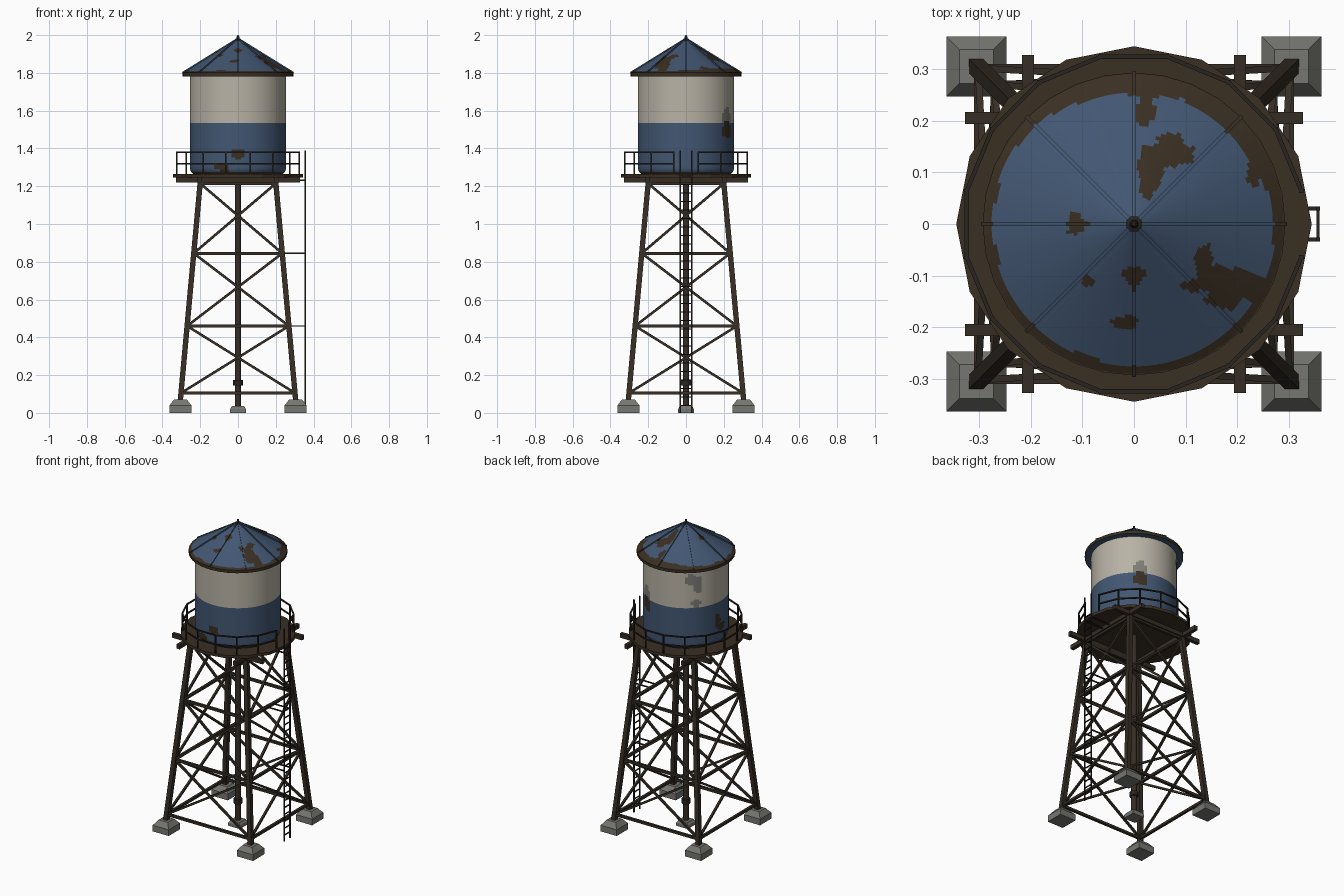
import bpy, bmesh, math
from mathutils import Vector

cube = bpy.data.objects.get("Cube")
if cube:
    bpy.data.objects.remove(cube, do_unlink=True)


def material(name, r, g, b):
    m = bpy.data.materials.new(name)
    m.use_nodes = True
    m.diffuse_color = (r, g, b, 1)
    node = next(n for n in m.node_tree.nodes if n.type == 'BSDF_PRINCIPLED')
    node.inputs["Base Color"].default_value = (r, g, b, 1)
    node.inputs["Roughness"].default_value = 0.8
    return m


BLUE = material("faded blue paint", 0.055, 0.095, 0.17)
CREAM = material("cream paint", 0.48, 0.45, 0.38)
RUST = material("rust brown", 0.042, 0.028, 0.016)
STEEL = material("dark weathered steel", 0.036, 0.027, 0.018)
IRON = material("blackened iron", 0.02, 0.017, 0.014)
CONCRETE = material("concrete", 0.18, 0.18, 0.165)
PRIMER = material("worn grey primer", 0.22, 0.21, 0.19)


def finish(name, bm, mats, smooth=False):
    bmesh.ops.recalc_face_normals(bm, faces=bm.faces)
    mesh = bpy.data.meshes.new(name)
    bm.to_mesh(mesh)
    bm.free()
    ob = bpy.data.objects.new(name, mesh)
    bpy.context.collection.objects.link(ob)
    for m in mats:
        mesh.materials.append(m)
    if smooth:
        bpy.ops.object.select_all(action='DESELECT')
        ob.select_set(True)
        bpy.context.view_layer.objects.active = ob
        bpy.ops.object.shade_smooth_by_angle(angle=math.radians(30))
    return ob


def bar(bm, a, b, w, h=None, hint=(0, 0, 1)):
    """Rectangular bar from a to b."""
    a, b, hint = Vector(a), Vector(b), Vector(hint)
    h = h or w
    d = (b - a).normalized()
    side = d.cross(hint).normalized() * w / 2
    up = side.cross(d).normalized() * h / 2
    ends = [[bm.verts.new(p + s * side + t * up)
             for s, t in ((-1, -1), (1, -1), (1, 1), (-1, 1))] for p in (a, b)]
    for f in ends:
        bm.faces.new(f)
    for i in range(4):
        j = (i + 1) % 4
        bm.faces.new((ends[0][i], ends[0][j], ends[1][j], ends[1][i]))


def bars(name, items, w, mat, h=None, hint=(0, 0, 1)):
    bm = bmesh.new()
    for a, b in items:
        bar(bm, a, b, w, h, hint)
    return finish(name, bm, [mat])


def revolve(name, profile, segs, mats, rule=None, smooth=True, at=(0, 0), turn=0):
    """Spin (radius, height) points about z and close both ends."""
    bm = bmesh.new()
    rings = [[bm.verts.new((at[0] + r * math.cos(turn + math.tau * i / segs),
                            at[1] + r * math.sin(turn + math.tau * i / segs), z))
              for i in range(segs)] for r, z in profile]
    for lo, hi in zip(rings, rings[1:]):
        for i in range(segs):
            j = (i + 1) % segs
            bm.faces.new((lo[i], lo[j], hi[j], hi[i]))
    bm.faces.new(rings[0])
    bm.faces.new(rings[-1])
    if rule:
        for f in bm.faces:
            f.material_index = rule(f.calc_center_median())
    return finish(name, bm, mats, smooth)


def polar(r, deg, z):
    return (r * math.cos(math.radians(deg)), r * math.sin(math.radians(deg)), z)


def inside(u, v, spots):
    """True within any ragged elliptical spot (u, v, half width, half height)."""
    for cu, cv, a, b in spots:
        du, dv = (u - cu) / a, (v - cv) / b
        t = math.atan2(dv, du)
        if math.hypot(du, dv) < 1 + 0.13 * math.sin(3 * t + cu * 40) + 0.08 * math.sin(7 * t):
            return True
    return False


# Concrete footings
def footing(name, x, y, base, top, z1, z2):
    k = math.sqrt(2)
    revolve(name, [(base * k, 0), (base * k, z1), (top * k, z2)], 4, [CONCRETE],
            smooth=False, at=(x, y), turn=math.pi / 4)


CORNERS = [(1, 1), (-1, 1), (-1, -1), (1, -1)]
for n, (sx, sy) in enumerate(CORNERS):
    footing(f"corner_footing_{n + 1}", 0.305 * sx, 0.305 * sy, 0.058, 0.033, 0.04, 0.072)
footing("center_footing", 0, 0, 0.042, 0.032, 0.02, 0.036)


# Tapered tower: legs, ring struts and cross braces
def leg_point(corner, z):
    r = 0.305 - (z - 0.07) * 0.105 / 1.15
    return (corner[0] * r, corner[1] * r, z)


LEVELS = [0.105, 0.46, 0.845, 1.215]
sides = list(zip(CORNERS, CORNERS[1:] + CORNERS[:1]))
bars("tower_legs", [(leg_point(c, 0.065), leg_point(c, 1.225)) for c in CORNERS],
     0.028, STEEL, hint=(1, 0, 0))
bars("ring_struts", [(leg_point(a, z), leg_point(b, z)) for a, b in sides for z in LEVELS],
     0.016, STEEL)
bars("cross_braces", [(leg_point(p, lo), leg_point(q, hi)) for a, b in sides
                      for lo, hi in zip(LEVELS, LEVELS[1:]) for p, q in ((a, b), (b, a))],
     0.013, STEEL)

# Central riser pipe with its valve collar
revolve("riser_pipe", [(0.017, 0.03), (0.017, 1.25)], 16, [STEEL])
revolve("valve_collar", [(0.026, 0.145), (0.026, 0.175)], 12, [IRON])

# Platform beams and sixteen sided deck
bars("platform_beams",
     [((-0.327, s * 0.205, 1.234), (0.327, s * 0.205, 1.234)) for s in (-1, 1)] +
     [((s * 0.205, -0.327, 1.235), (s * 0.205, 0.327, 1.235)) for s in (-1, 1)],
     0.023, STEEL, h=0.028)
revolve("deck", [(0.344, 1.247), (0.344, 1.266)], 16, [RUST], smooth=False)

# Railing, left open where the ladder arrives
posts = [11.25 + 22.5 * i for i in range(16)]
bars("railing_posts", [(polar(0.33, d, 1.26), polar(0.33, d, 1.385)) for d in posts],
     0.008, IRON, hint=(1, 0, 0))
bars("railing_rails", [(polar(0.33, a, z), polar(0.33, b, z))
                       for a, b in zip(posts, posts[1:]) for z in (1.32, 1.381)], 0.008, IRON)

# Ladder with stand-off brackets
bars("ladder_rails", [((0.356, s * 0.03, 0), (0.356, s * 0.03, 1.39)) for s in (-1, 1)],
     0.008, IRON, hint=(1, 0, 0))
bars("ladder_rungs", [((0.356, -0.03, 0.04 + 0.045 * i), (0.356, 0.03, 0.04 + 0.045 * i))
                      for i in range(28)], 0.006, IRON)
bars("ladder_brackets", [((x, s * 0.03, z), (0.356, s * 0.03, z)) for s in (-1, 1)
                         for x, z in ((0.268, 0.46), (0.233, 0.845), (0.2, 1.232))], 0.007, IRON)

# Tank wall: blue below, cream above, with rust and bare primer (degrees, height)
WALL_RUST = [(-90, 1.37, 8, 0.026), (-110, 1.3, 9, 0.022), (59, 1.5, 10, 0.05),
             (173, 1.41, 5, 0.045), (180, 1.37, 9, 0.025)]
WALL_PRIMER = [(59, 1.57, 9, 0.045), (132, 1.72, 9, 0.035), (141, 1.68, 6, 0.05),
               (139, 1.56, 6, 0.03)]


def wall_rule(c):
    deg = math.degrees(math.atan2(c.y, c.x))
    if deg < -150:
        deg += 360
    if c.z < 1.275 or (c.z < 1.545 and inside(deg, c.z, WALL_RUST)):
        return 2
    if c.z < 1.535:
        return 0
    return 3 if inside(deg, c.z, WALL_PRIMER) else 1


wall = [(0.236, 1.264), (0.248, 1.275), (0.254, 1.292)]
wall += [(0.254, 1.292 + (1.535 - 1.292) * i / 24) for i in range(1, 25)]
wall += [(0.254, 1.535 + (1.79 - 1.535) * i / 24) for i in range(1, 25)]
revolve("tank_wall", wall, 96, [BLUE, CREAM, RUST, PRIMER], wall_rule)

# Eave rim and conical roof with rust spots (x, y)
revolve("eave_rim", [(0.293, 1.782), (0.293, 1.801)], 32, [RUST, BLUE],
        lambda c: 1 if c.z < 1.785 else 0)
ROOF_RUST = [(0.02, 0.215, 0.02, 0.024), (0.072, 0.14, 0.044, 0.032), (0.03, 0.1, 0.024, 0.05),
             (0.185, -0.12, 0.055, 0.04), (0.135, -0.075, 0.017, 0.035),
             (0.12, -0.12, 0.025, 0.014), (-0.02, -0.19, 0.026, 0.014),
             (0, -0.1, 0.022, 0.017), (-0.09, -0.11, 0.014, 0.012),
             (-0.113, 0, 0.017, 0.022), (0.23, 0.11, 0.012, 0.04), (0.03, 0.255, 0.05, 0.012)]


def roof_rule(c):
    a = math.atan2(c.y, c.x)
    edge = 0.274 - 0.02 * max(0, math.cos(a - 1.2)) + 0.004 * math.sin(9 * a) * math.sin(4 * a)
    return 1 if math.hypot(c.x, c.y) > edge or inside(c.x, c.y, ROOF_RUST) else 0


N = 40
revolve("roof", [(0.29 - 0.286 * i / N, 1.801 + 0.177 * i / N) for i in range(N + 1)],
        128, [BLUE, RUST], roof_rule)

# Roof ribs: painted inboard, rusted at the eave
ribs = bmesh.new()
for k in range(8):
    for i in range(12):
        r0, r1 = 0.294 - 0.0235 * i, 0.294 - 0.0235 * (i + 1)
        bar(ribs, polar(r0, 45 * k, 1.801 + (0.294 - r0) * 0.619),
            polar(r1, 45 * k, 1.801 + (0.294 - r1) * 0.619), 0.007, 0.008)
for f in ribs.faces:
    f.material_index = roof_rule(f.calc_center_median())
finish("roof_ribs", ribs, [BLUE, RUST])

# Finial
revolve("finial", [(0.016, 1.966), (0.016, 1.98), (0.008, 1.984), (0.006, 1.997), (0.003, 2.0)],
        12, [IRON])
